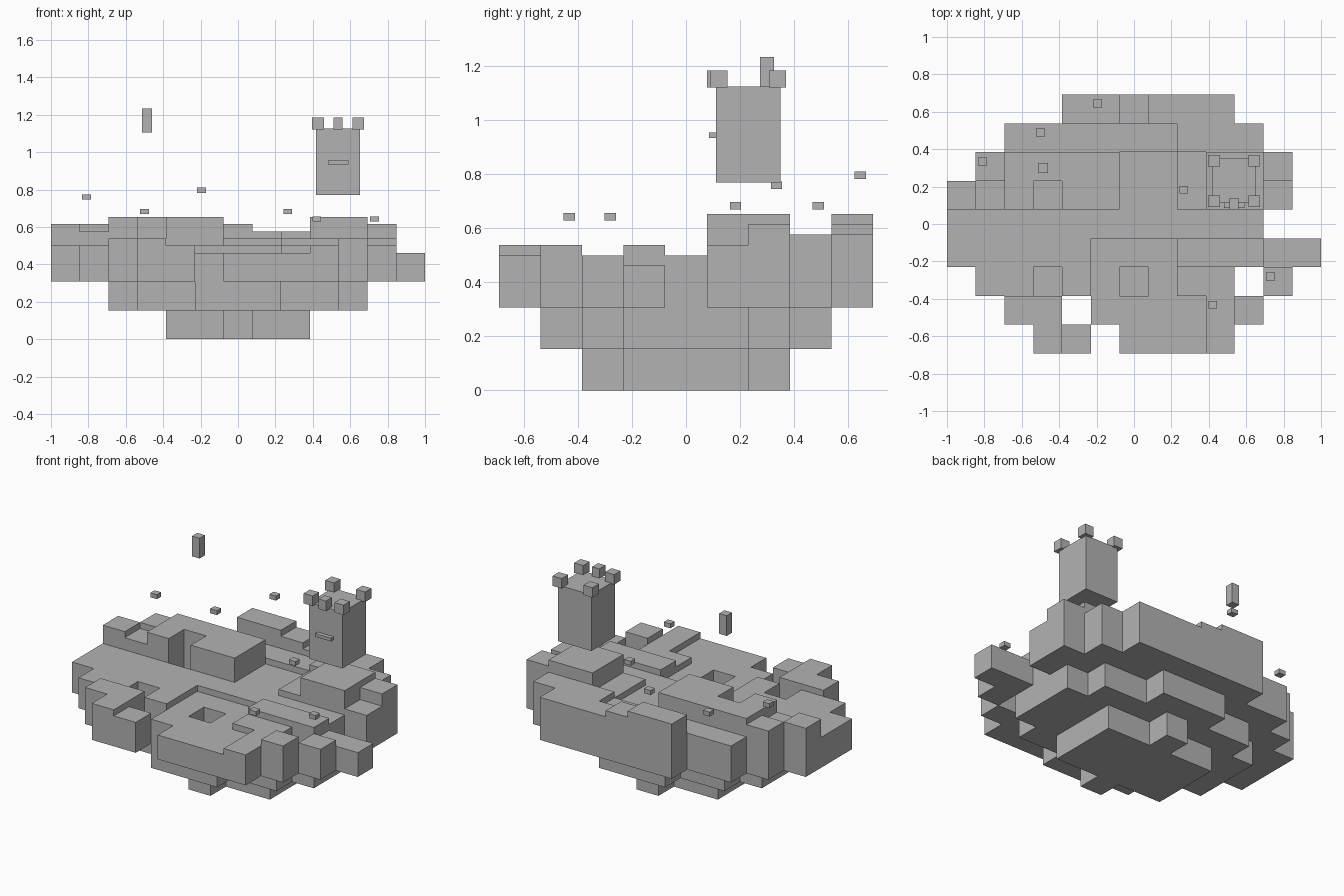
import bpy
import bmesh
from mathutils import Matrix

if "Cube" in bpy.data.objects:
    bpy.data.objects.remove(bpy.data.objects["Cube"], do_unlink=True)

stone = bpy.data.materials.new("stone_grey")
stone.use_nodes = True
GREY = (0.45, 0.45, 0.45, 1)
stone.diffuse_color = GREY
stone.node_tree.nodes["Principled BSDF"].inputs["Base Color"].default_value = GREY

CELL = 2 / 13
HEIGHT = dict(zip("#abcdef", [CELL * (1 + k / 4) for k in (0, 0, 1, 2, 3, 4, 5)]))
HEIGHT["b"], HEIGHT["c"] = CELL * 1.25, CELL * 1.5


def finish(name, bm):
    bmesh.ops.remove_doubles(bm, verts=bm.verts, dist=0.0001)
    bmesh.ops.recalc_face_normals(bm, faces=bm.faces)
    mesh = bpy.data.meshes.new(name)
    bm.to_mesh(mesh)
    bm.free()
    mesh.materials.append(stone)
    obj = bpy.data.objects.new(name, mesh)
    bpy.context.collection.objects.link(obj)
    return obj


def terrain(name, rows, base):
    """Stepped slab from a map of letters, front row first."""
    bm = bmesh.new()
    nx, ny = len(rows[0]), len(rows)

    def height(i, j):
        inside = 0 <= i < nx and 0 <= j < ny
        return HEIGHT.get(rows[j][i], 0) if inside else 0

    def quad(points):
        bm.faces.new([bm.verts.new(p) for p in points])

    for j in range(ny):
        for i in range(nx):
            h = height(i, j)
            if not h:
                continue
            x, y = (i - nx / 2) * CELL, (j - ny / 2) * CELL
            ring = [(x, y), (x + CELL, y), (x + CELL, y + CELL), (x, y + CELL)]
            quad([(*p, base + h) for p in ring])
            quad([(*p, base) for p in reversed(ring)])
            # side walls only where the neighbour is lower
            for k, (di, dj) in enumerate([(0, -1), (1, 0), (0, 1), (-1, 0)]):
                low = height(i + di, j + dj)
                if low < h:
                    p, q = ring[k], ring[(k + 1) % 4]
                    quad([(*p, base + low), (*q, base + low),
                          (*q, base + h), (*p, base + h)])
    # keep the outward windings made above
    mesh = bpy.data.meshes.new(name)
    bm.to_mesh(mesh)
    bm.free()
    mesh.materials.append(stone)
    bpy.context.collection.objects.link(bpy.data.objects.new(name, mesh))


def box(name, centre, size):
    bm = bmesh.new()
    matrix = Matrix.Translation(centre) @ Matrix.Diagonal((*size, 1))
    bmesh.ops.create_cube(bm, size=1, matrix=matrix)
    return finish(name, bm)


# Island: three stacked layers
terrain("island_bottom", [
    "..#..",
    "#####",
    "#####",
    "#####",
    "..#.."], 0)
terrain("island_middle", [
    "...###...",
    ".#######.",
    "#########",
    "#########",
    "#########",
    ".#######.",
    "...###..."], CELL)
terrain("island_top", [
    "...cb.aaab...",
    "..cc.aaaabc..",
    ".bb.ba.abb.b.",
    "bbbbbaaacccaa",
    "bbbbbbbbbbb..",
    "edf.ffbbcffc.",
    ".effffbbcffe.",
    "..ccccccddd..",
    "....ffeddd..."], 2 * CELL)

# Floating tower with battlements and a window ledge
TX, TY = 0.535, 0.23
box("tower", (TX, TY, 0.948), (0.235, 0.238, 0.355))
for sx, side in ((-1, "right"), (1, "left")):
    for sy, end in ((-1, "front"), (1, "back")):
        box(f"battlement_{end}_{side}",
            (TX + sx * 0.108, TY + sy * 0.108, 1.153), (0.063, 0.063, 0.063))
box("battlement_middle", (TX, 0.108, 1.153), (0.05, 0.06, 0.063))
box("window_ledge", (TX, 0.1, 0.945), (0.11, 0.03, 0.02))

# Floating post and pebbles
box("floating_post", (-0.487, 0.3, 1.17), (0.053, 0.053, 0.128))
pebbles = [(-0.81, 0.335, 0.76), (-0.5, 0.49, 0.683), (-0.195, 0.645, 0.797),
           (0.265, 0.183, 0.683), (0.42, -0.432, 0.643), (0.73, -0.28, 0.643)]
for n, spot in enumerate(pebbles):
    box(f"pebble_{n + 1}", spot, (0.046, 0.042, 0.028))
